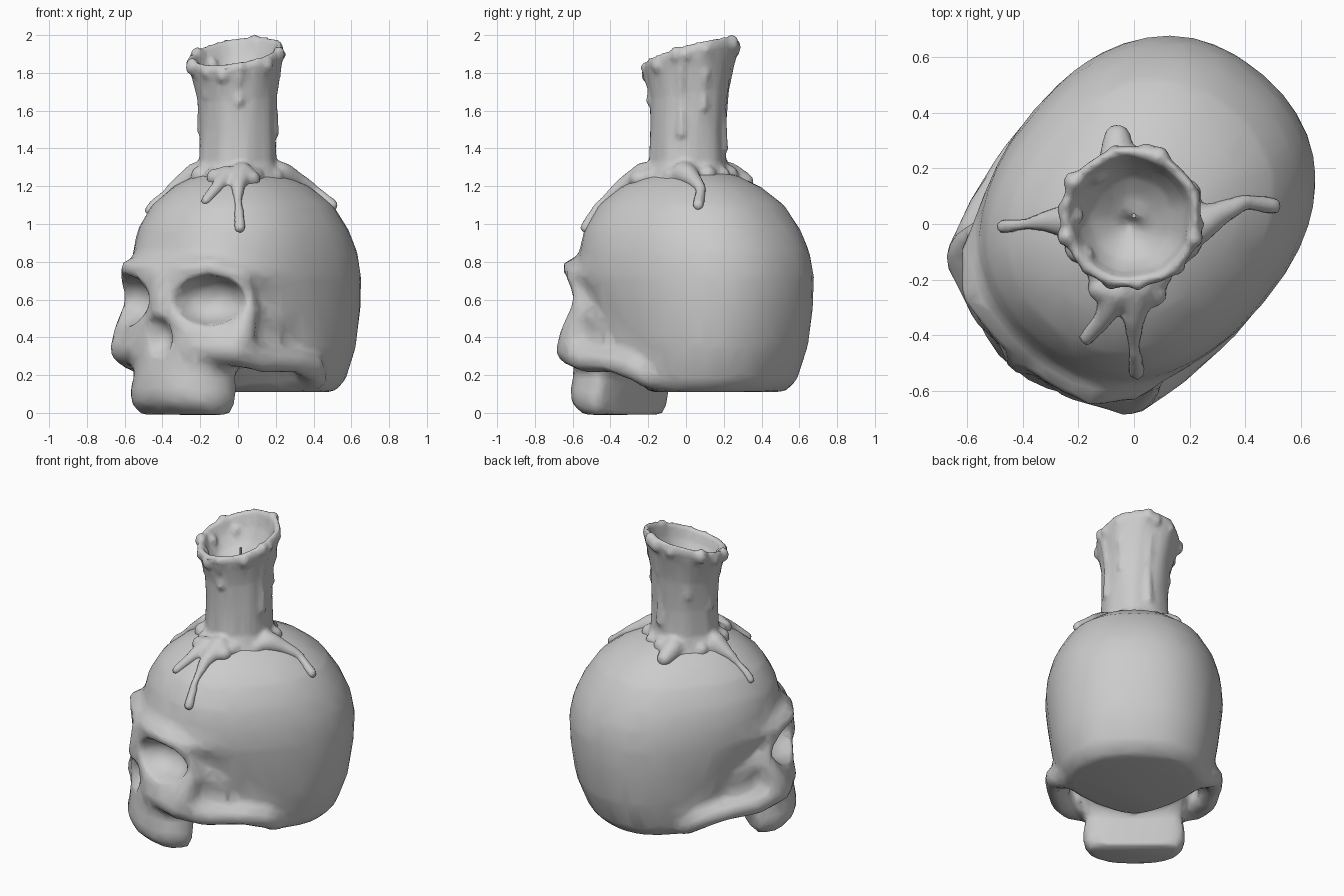
import bpy, bmesh, math, random
from mathutils import Matrix, Vector
from mathutils.bvhtree import BVHTree

random.seed(4)
if "Cube" in bpy.data.objects:
    bpy.data.objects.remove(bpy.data.objects["Cube"])

TURN = Matrix.Rotation(math.radians(-40), 4, "Z")   # the head looks off to its right

grey = bpy.data.materials.new("plain_grey")
grey.use_nodes = True
grey.diffuse_color = (0.6, 0.6, 0.6, 1)
grey.node_tree.nodes["Principled BSDF"].inputs["Base Color"].default_value = (0.6, 0.6, 0.6, 1)


def skin(bm, rings):
    """Closed surface through a stack of point rings."""
    rows = [[bm.verts.new(p) for p in ring] for ring in rings]
    n = len(rows[0])
    for low, high in zip(rows, rows[1:]):
        for i in range(n):
            j = (i + 1) % n
            bm.faces.new((low[i], low[j], high[j], high[i]))
    bm.faces.new(rows[0][::-1])
    bm.faces.new(rows[-1])


def oval(z, width, front, widest, back, front_power, back_power, n=40):
    """Horizontal oval with its own roundness at front and back."""
    ring = []
    for i in range(n):
        c, s = math.cos(math.tau * i / n), math.sin(math.tau * i / n)
        e = 2 / (front_power if s < 0 else back_power)
        reach = widest - front if s < 0 else back - widest
        ring.append((width * math.copysign(abs(c) ** e, c),
                     widest + reach * math.copysign(abs(s) ** e, s), z))
    return ring


def blob(bm, centre, size, spin=0):
    m = Matrix.Translation(centre) @ Matrix.Rotation(spin, 4, "Z") @ Matrix.Diagonal((*size, 1))
    bmesh.ops.create_icosphere(bm, subdivisions=2, radius=1, matrix=m)


def chain(bm, points, steps=6):
    """Row of overlapping balls through (x, y, z, radius) points."""
    for a, b in zip(points, points[1:]):
        for k in range(steps + 1):
            x, y, z, r = (p + (q - p) * k / steps for p, q in zip(a, b))
            blob(bm, (x, y, z), (r, r, r))


def make(name, bm, matrix=Matrix()):
    bmesh.ops.recalc_face_normals(bm, faces=bm.faces)
    mesh = bpy.data.meshes.new(name)
    bm.to_mesh(mesh)
    bm.free()
    mesh.materials.append(grey)
    obj = bpy.data.objects.new(name, mesh)
    obj.matrix_world = matrix
    bpy.context.collection.objects.link(obj)
    return obj


def fuse(obj, voxel, keep, cutter=None):
    """Melt overlapping parts together, carve, soften and thin out the faces."""
    def remesh():
        m = obj.modifiers.new("melt", "REMESH")
        m.mode, m.voxel_size, m.use_smooth_shade = "VOXEL", voxel, True
    remesh()
    if cutter:
        cut = obj.modifiers.new("carve", "BOOLEAN")
        cut.operation, cut.object, cut.solver = "DIFFERENCE", cutter, "EXACT"
        remesh()
    soft = obj.modifiers.new("soften", "SMOOTH")
    soft.factor, soft.iterations = 0.5, 3
    obj.modifiers.new("thin", "DECIMATE").ratio = keep
    bpy.context.view_layer.update()
    deps = bpy.context.evaluated_depsgraph_get()
    mesh = bpy.data.meshes.new_from_object(obj.evaluated_get(deps))
    obj.modifiers.clear()
    obj.data = mesh
    mesh.shade_smooth()
    if cutter:
        bpy.data.objects.remove(cutter)


# Cranium: height, half width, front, widest, back, front roundness
cranium = [
    (0.11, 0.40, -0.19, 0.17, 0.53, 1.4), (0.17, 0.45, -0.25, 0.17, 0.60, 1.5),
    (0.35, 0.50, -0.40, 0.15, 0.67, 2.0), (0.55, 0.525, -0.46, 0.13, 0.70, 2.25),
    (0.72, 0.54, -0.57, 0.08, 0.71, 2.25), (0.85, 0.53, -0.57, 0.06, 0.685, 2.25),
    (0.97, 0.50, -0.545, 0.04, 0.63, 2.25), (1.10, 0.43, -0.47, 0.04, 0.54, 2.25),
    (1.20, 0.32, -0.35, 0.03, 0.41, 2.25), (1.26, 0.21, -0.23, 0.03, 0.28, 2.25),
    (1.29, 0.08, -0.08, 0.02, 0.12, 2.25),
]
skull_bm = bmesh.new()
skin(skull_bm, [oval(*row, 2.25) for row in cranium])
surface = BVHTree.FromBMesh(skull_bm)

# Upper jaw with a flat back, widening into the face
face = [
    (-0.01, 0.27, -0.58, -0.44, -0.36), (0.05, 0.31, -0.66, -0.43, -0.35),
    (0.12, 0.31, -0.68, -0.43, -0.34), (0.20, 0.29, -0.665, -0.42, -0.33),
    (0.29, 0.32, -0.655, -0.40, -0.25), (0.42, 0.37, -0.65, -0.41, -0.18),
    (0.55, 0.40, -0.65, -0.40, -0.15), (0.75, 0.40, -0.64, -0.40, -0.15),
    (0.84, 0.36, -0.58, -0.37, -0.15),
]
skin(skull_bm, [oval(*row, 2.2, 5) for row in face])
chain(skull_bm, [(0, -0.62, 0.72, 0.05), (0, -0.64, 0.53, 0.055)])
for s in (-1, 1):
    # Brow, outer eye rim and cheekbone
    chain(skull_bm, [(s * 0.08, -0.61, 0.76, 0.045), (s * 0.28, -0.56, 0.77, 0.05),
                     (s * 0.38, -0.45, 0.72, 0.045), (s * 0.415, -0.385, 0.58, 0.04),
                     (s * 0.395, -0.45, 0.40, 0.08)])
    # Temple ridge running back from the brow, with a filled temple below
    chain(skull_bm, [(s * 0.38, -0.45, 0.74, 0.045), (s * 0.46, -0.22, 0.72, 0.04)])
    chain(skull_bm, [(s * 0.39, -0.37, 0.55, 0.045), (s * 0.43, -0.20, 0.48, 0.045)])
    chain(skull_bm, [(s * 0.37, -0.36, 0.42, 0.05), (s * 0.42, -0.18, 0.40, 0.05)])
    # Cheek arch
    chain(skull_bm, [(s * 0.18, -0.57, 0.35, 0.08), (s * 0.37, -0.47, 0.34, 0.095),
                     (s * 0.44, -0.32, 0.28, 0.07), (s * 0.485, -0.10, 0.27, 0.06),
                     (s * 0.475, 0.04, 0.24, 0.07), (s * 0.43, 0.12, 0.19, 0.07)])
skull = make("skull", skull_bm, TURN)

# Eye sockets and nose opening
hollow_bm = bmesh.new()
for s in (-1, 1):
    blob(hollow_bm, (s * 0.275, -0.57, 0.595), (0.205, 0.18, 0.135), s * 0.55)
blob(hollow_bm, (0, -0.70, 0.40), (0.095, 0.13, 0.12))
hollows = make("hollow_cutter", hollow_bm, TURN)
hollows.hide_render = True
fuse(skull, 0.024, 0.1, hollows)


# Candle stub with a slanted, hollowed top
def slant(a):
    return 0.035 * math.cos(a) + 0.065 * math.sin(a)


def candle_ring(z, r, n=40):
    lift = max(0, (z - 1.5) / 0.42)
    ring = []
    for i in range(n):
        a = math.tau * i / n
        rr = r * (1 + 0.015 * math.sin(5 * a + 3 * z) + 0.01 * math.sin(9 * a - 4 * z))
        ring.append((rr * math.cos(a) - 0.012 * lift, rr * math.sin(a) + 0.01 + 0.015 * lift,
                     z + lift * slant(a)))
    return ring


profile = [
    (1.10, 0.27), (1.20, 0.26), (1.26, 0.23), (1.33, 0.205), (1.50, 0.200), (1.68, 0.208),
    (1.80, 0.232), (1.88, 0.255), (1.92, 0.245), (1.91, 0.218), (1.83, 0.195),
    (1.76, 0.150), (1.71, 0.080), (1.69, 0.010),
]
wax = bmesh.new()
skin(wax, [candle_ring(z, r) for z, r in profile])

# Lumps on the rim
for i in range(13):
    a = math.tau * i / 13 + random.uniform(-0.2, 0.2)
    r = random.uniform(0.026, 0.042)
    blob(wax, (0.24 * math.cos(a) - 0.012, 0.24 * math.sin(a) + 0.025,
               1.88 + slant(a) + random.uniform(-0.025, 0.01)), (r, r, r * 1.3), a)

# Runs of wax down the side: angle, top, bottom
for deg, top, low in ((-10, 1.85, 1.48), (25, 1.8, 1.62), (75, 1.85, 1.4), (130, 1.85, 1.6),
                      (175, 1.82, 1.5), (215, 1.8, 1.68), (272, 1.78, 1.65)):
    a = math.radians(deg)
    x, y = math.cos(a), math.sin(a) + 0.05
    chain(wax, [(0.21 * x, 0.21 * y, top, 0.03), (0.195 * x, 0.195 * y, (top + low) / 2, 0.018),
                (0.195 * x, 0.195 * y, low, 0.028)], 8)


def on_skull(x, y):
    start = TURN.inverted() @ Vector((x, y, 3))
    hit = surface.ray_cast(start, Vector((0, 0, -1)))[0]
    return hit.z if hit else 1.0


def drip(points):
    path = []
    for (x0, y0, r0), (x1, y1, r1) in zip(points, points[1:]):
        for k in range(5):
            t = k / 4
            x, y = x0 + (x1 - x0) * t, y0 + (y1 - y0) * t
            path.append((x, y, on_skull(x, y), r0 + (r1 - r0) * t))
    chain(wax, path, 3)


# Wax skirt and drips running over the skull
for i in range(12):
    a = math.tau * i / 12 + random.uniform(-0.2, 0.2)
    x, y = 0.215 * math.cos(a), 0.215 * math.sin(a) + 0.01
    r = random.uniform(0.04, 0.06)
    blob(wax, (x, y, on_skull(x, y) - 0.01), (r, r, r))
drip([(-0.12, -0.23, 0.05), (0.07, -0.25, 0.05)])
drip([(0.02, -0.22, 0.07), (0, -0.34, 0.04), (0, -0.44, 0.022), (0.01, -0.53, 0.032)])
drip([(-0.06, -0.24, 0.06), (-0.11, -0.34, 0.035), (-0.17, -0.41, 0.028)])
drip([(0.22, -0.01, 0.07), (0.31, 0.04, 0.045), (0.40, 0.08, 0.028), (0.50, 0.065, 0.032)])
drip([(-0.22, 0.01, 0.07), (-0.31, 0.01, 0.04), (-0.38, 0, 0.022), (-0.47, -0.01, 0.027)])
drip([(-0.06, 0.22, 0.07), (-0.06, 0.31, 0.05)])
candle = make("candle", wax)
fuse(candle, 0.014, 0.3)

# Wick
wick_bm = bmesh.new()
bmesh.ops.create_cone(wick_bm, cap_ends=True, segments=8, radius1=0.01, radius2=0.008, depth=0.14,
                      matrix=Matrix.Translation((0, 0.03, 1.75)))
make("wick", wick_bm)
